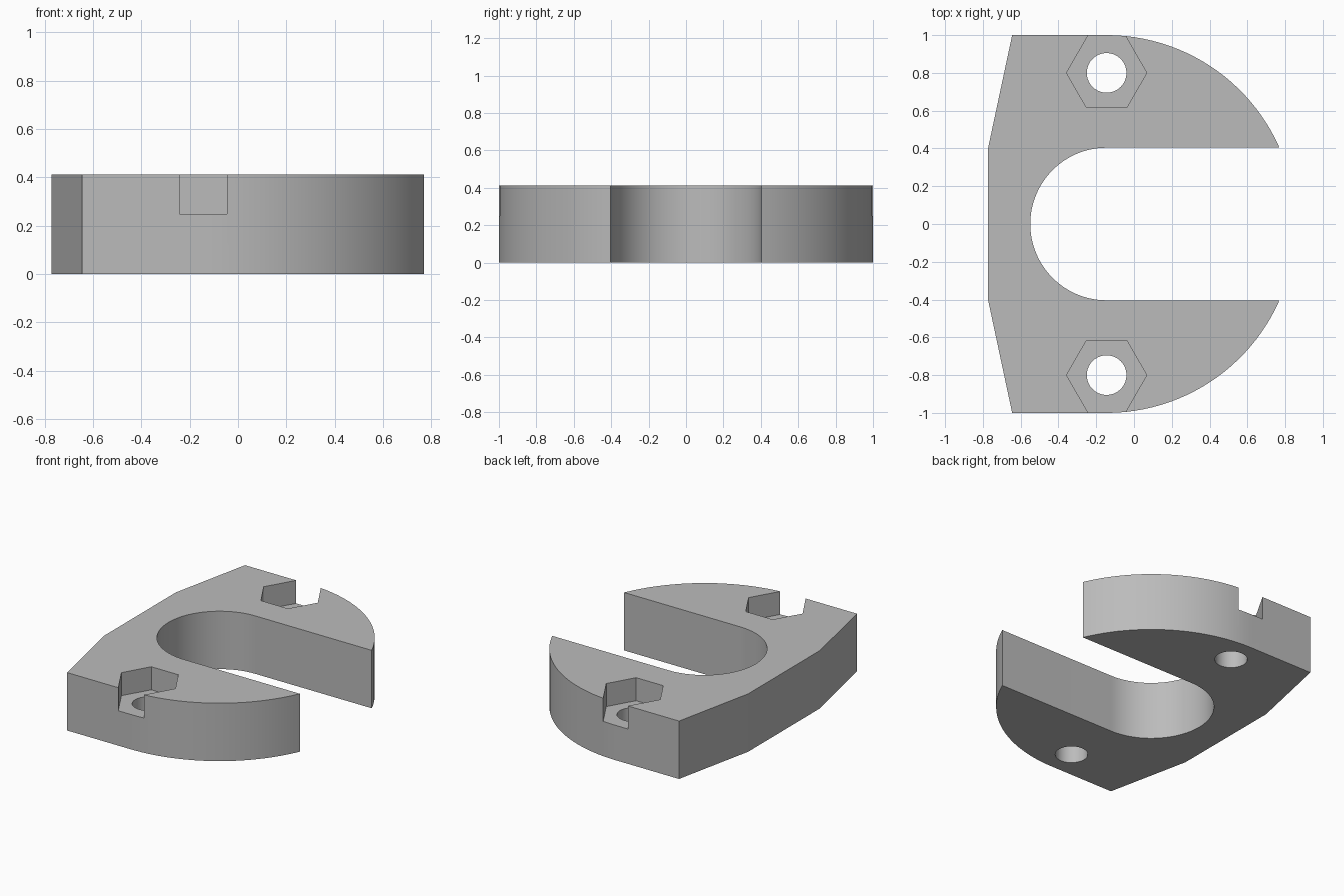
import bpy, bmesh, math

if "Cube" in bpy.data.objects:
    bpy.data.objects.remove(bpy.data.objects["Cube"])

HEIGHT, FLOOR = 0.412, 0.248      # plate thickness, nut pocket floor
CX, SLOT_R, OUTER_R = -0.145, 0.404, 1.0
BOLT_Y, BOLT_R, NUT_R = 0.8, 0.105, 0.2125

grey = bpy.data.materials.new("plain grey")
grey.use_nodes = True
grey.diffuse_color = (0.5, 0.5, 0.5, 1)
grey.node_tree.nodes["Principled BSDF"].inputs["Base Color"].default_value = (0.5, 0.5, 0.5, 1)


def arc(cx, cy, r, start, end, steps):
    """Points along an arc, angles in radians."""
    angles = [start + (end - start) * i / steps for i in range(steps + 1)]
    return [(cx + r * math.cos(a), cy + r * math.sin(a)) for a in angles]


def prism(name, outline, z0, z1):
    """Extrude a closed outline between two heights."""
    bm = bmesh.new()
    face = bm.faces.new([bm.verts.new((x, y, z0)) for x, y in outline])
    top = bmesh.ops.extrude_face_region(bm, geom=[face])["geom"]
    bmesh.ops.translate(bm, vec=(0, 0, z1 - z0),
                        verts=[g for g in top if isinstance(g, bmesh.types.BMVert)])
    bmesh.ops.recalc_face_normals(bm, faces=bm.faces)
    mesh = bpy.data.meshes.new(name)
    bm.to_mesh(mesh)
    bm.free()
    mesh.materials.append(grey)
    obj = bpy.data.objects.new(name, mesh)
    bpy.context.collection.objects.link(obj)
    return obj


# Horseshoe plate: rounded outside, tapered rear, open slot
tip = math.asin(SLOT_R / OUTER_R)
outline = arc(CX, 0, OUTER_R, tip, math.pi / 2, 24)
outline += [(-0.645, 1), (-0.772, SLOT_R), (-0.772, -SLOT_R), (-0.645, -1)]
outline += arc(CX, 0, OUTER_R, -math.pi / 2, -tip, 24)
outline += arc(CX, 0, SLOT_R, 1.5 * math.pi, 0.5 * math.pi, 48)
plate = prism("slotted_plate", outline, 0, HEIGHT)

# Nut pockets open through the outer edge, with bolt holes below
cutters = []
for side in (1, -1):
    hole = arc(CX, side * BOLT_Y, BOLT_R, 0, 2 * math.pi, 40)[:-1]
    reach = 0.23                  # pocket sides run on past the edge
    inner = NUT_R * math.sqrt(3) / 2
    end_x = NUT_R - reach / math.sqrt(3)
    pocket = [(-NUT_R, 0), (-NUT_R / 2, -inner), (NUT_R / 2, -inner),
              (NUT_R, 0), (end_x, reach), (-end_x, reach)]
    pocket = [(CX + x, side * (BOLT_Y + y)) for x, y in pocket]
    cutters.append(prism("bolt_hole_cutter", hole, -0.1, HEIGHT + 0.1))
    cutters.append(prism("nut_pocket_cutter", pocket, FLOOR, HEIGHT + 0.1))

bpy.ops.object.select_all(action="DESELECT")
plate.select_set(True)
bpy.context.view_layer.objects.active = plate
for cutter in cutters:
    cutter.hide_render = True
    mod = plate.modifiers.new("cut", "BOOLEAN")
    mod.operation, mod.solver, mod.object = "DIFFERENCE", "EXACT", cutter
    bpy.ops.object.modifier_apply(modifier=mod.name)
    bpy.data.objects.remove(cutter)

# Smooth only the curved walls
bpy.ops.object.shade_smooth_by_angle(angle=math.radians(11))
